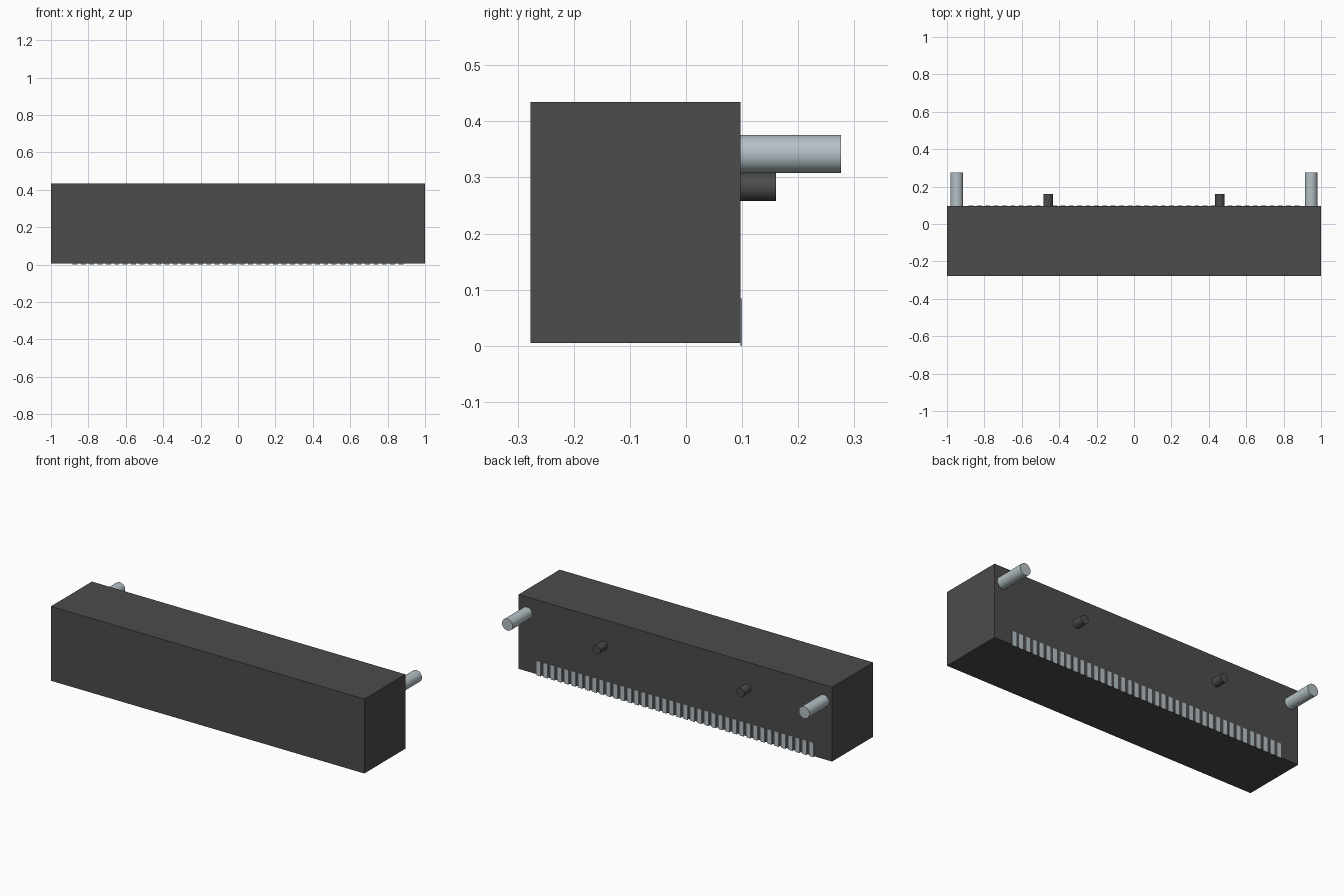
import bpy
import math

if "Cube" in bpy.data.objects:
    bpy.data.objects.remove(bpy.data.objects["Cube"], do_unlink=True)


def make_material(name, color):
    mat = bpy.data.materials.new(name)
    mat.use_nodes = True
    mat.diffuse_color = (*color, 1)
    mat.node_tree.nodes["Principled BSDF"].inputs["Base Color"].default_value = (*color, 1)
    return mat


BLACK = make_material("black plastic", (0.072, 0.072, 0.072))
METAL = make_material("silver metal", (0.46, 0.53, 0.56))


def box(name, low, high, mat):
    center = [(a + b) / 2 for a, b in zip(low, high)]
    bpy.ops.mesh.primitive_cube_add(size=1, location=center)
    obj = bpy.context.object
    obj.name = name
    obj.scale = [b - a for a, b in zip(low, high)]
    bpy.ops.object.transform_apply(location=False, rotation=False, scale=True)
    obj.data.materials.append(mat)
    return obj


def rear_peg(name, x, z, radius, y_end, mat):
    """Round peg pointing backwards out of the housing."""
    length = y_end - BACK
    bpy.ops.mesh.primitive_cylinder_add(
        vertices=32, radius=radius, depth=length,
        location=(x, BACK + length / 2, z), rotation=(math.pi / 2, 0, 0))
    obj = bpy.context.object
    obj.name = name
    obj.data.materials.append(mat)
    bpy.ops.object.shade_smooth_by_angle()


BACK = 0.097

# Housing block
box("housing", (-1, -0.277, 0.005), (1, BACK, 0.434), BLACK)

# Mounting posts and locating pegs on the back
for side, sign in (("left", 1), ("right", -1)):
    rear_peg(side + "_mounting_post", sign * 0.947, 0.342, 0.034, 0.276, METAL)
    rear_peg(side + "_locating_peg", sign * 0.459, 0.283, 0.025, 0.16, BLACK)

# Row of solder contacts along the lower back edge
COUNT, PITCH, WIDTH = 40, 0.0447, 0.026
for i in range(COUNT):
    x = (i - (COUNT - 1) / 2) * PITCH
    box(f"contact_{i + 1:02d}", (x - WIDTH / 2, BACK, 0),
        (x + WIDTH / 2, BACK + 0.003, 0.084), METAL)
